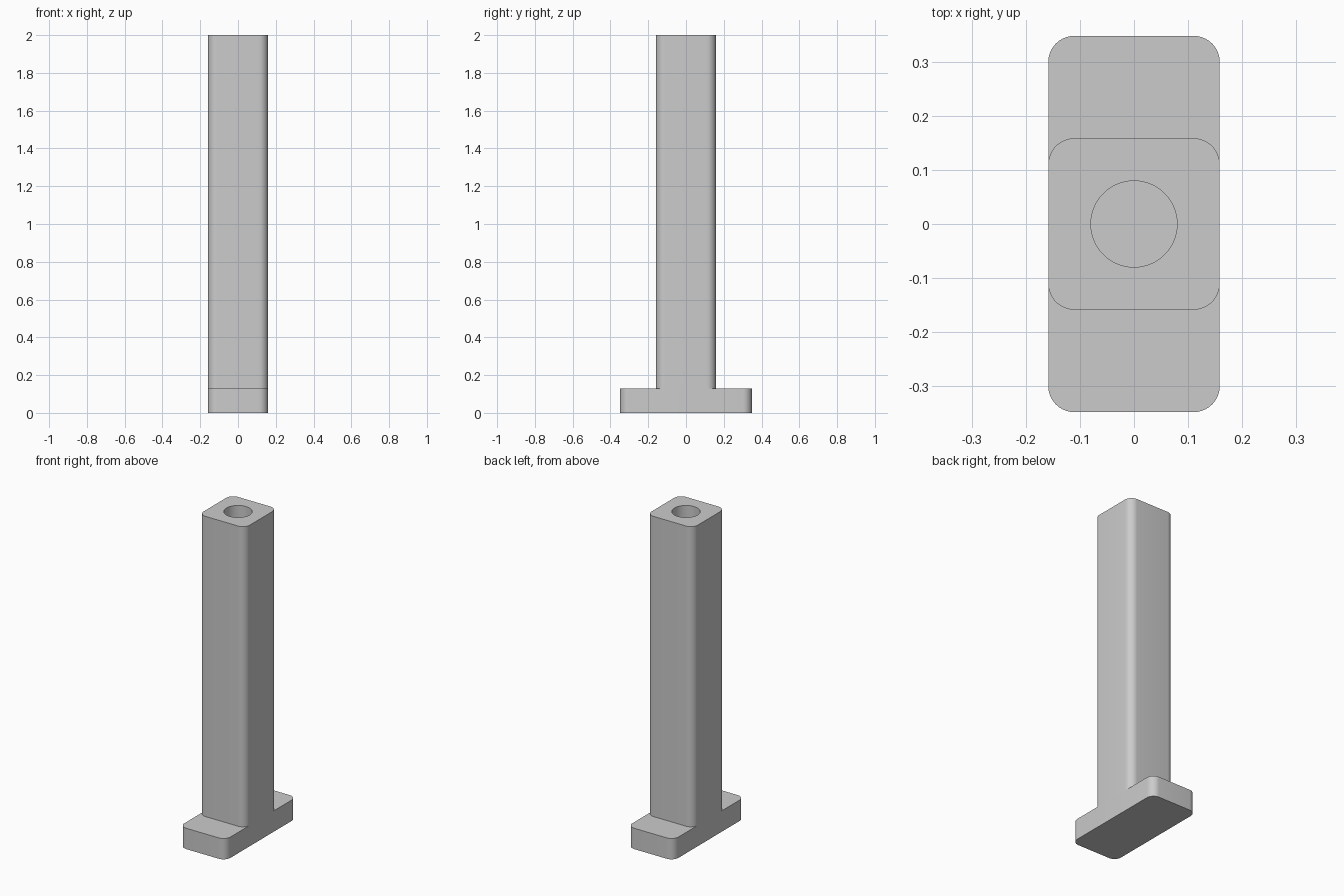
import bpy
from math import cos, sin, pi, radians

if "Cube" in bpy.data.objects:
    bpy.data.objects.remove(bpy.data.objects["Cube"], do_unlink=True)

HALF_WIDTH = 0.159
HALF_LENGTH = 0.349
CORNER = 0.048
BASE_TOP = 0.13
TOP = 2.0
HOLE_RADIUS = 0.08
HOLE_DEPTH = 0.6

grey = bpy.data.materials.new("plain grey")
grey.use_nodes = True
colour = (0.6, 0.6, 0.6, 1)
grey.diffuse_color = colour
grey.node_tree.nodes["Principled BSDF"].inputs["Base Color"].default_value = colour


def rounded_outline(hx, hy, r, steps=10):
    """Counter-clockwise rectangle with rounded corners."""
    points = []
    for i, (sx, sy) in enumerate([(1, 1), (-1, 1), (-1, -1), (1, -1)]):
        for s in range(steps + 1):
            a = (i + s / steps) * pi / 2
            points.append((sx * (hx - r) + r * cos(a), sy * (hy - r) + r * sin(a)))
    return points


def circle_outline(r, sides=64):
    return [(r * cos(2 * pi * i / sides), r * sin(2 * pi * i / sides)) for i in range(sides)]


def prism(name, outline, z0, z1):
    """Extrude an outline upwards into a closed solid."""
    n = len(outline)
    verts = [(x, y, z) for z in (z0, z1) for x, y in outline]
    faces = [(i, (i + 1) % n, (i + 1) % n + n, i + n) for i in range(n)]
    faces += [tuple(reversed(range(n))), tuple(range(n, 2 * n))]
    mesh = bpy.data.meshes.new(name)
    mesh.from_pydata(verts, [], faces)
    mesh.materials.append(grey)
    obj = bpy.data.objects.new(name, mesh)
    bpy.context.collection.objects.link(obj)
    return obj


def activate(obj):
    bpy.ops.object.select_all(action="DESELECT")
    obj.select_set(True)
    bpy.context.view_layer.objects.active = obj


# Foot plate and the square column standing on it
base = prism("base_plate", rounded_outline(HALF_WIDTH, HALF_LENGTH, CORNER), 0, BASE_TOP)
column = prism("column", rounded_outline(HALF_WIDTH, HALF_WIDTH, CORNER), BASE_TOP, TOP)

# Blind round hole in the top of the column
cutter = prism("hole_cutter", circle_outline(HOLE_RADIUS), TOP - HOLE_DEPTH, TOP + 0.1)
cutter.hide_render = True
cut = column.modifiers.new("hole", "BOOLEAN")
cut.operation = "DIFFERENCE"
cut.solver = "EXACT"
cut.object = cutter
activate(column)
bpy.ops.object.modifier_apply(modifier=cut.name)
bpy.data.objects.remove(cutter, do_unlink=True)

# Smooth rounded corners, crisp rims
for part in (base, column):
    activate(part)
    bpy.ops.object.shade_smooth_by_angle(angle=radians(30))
